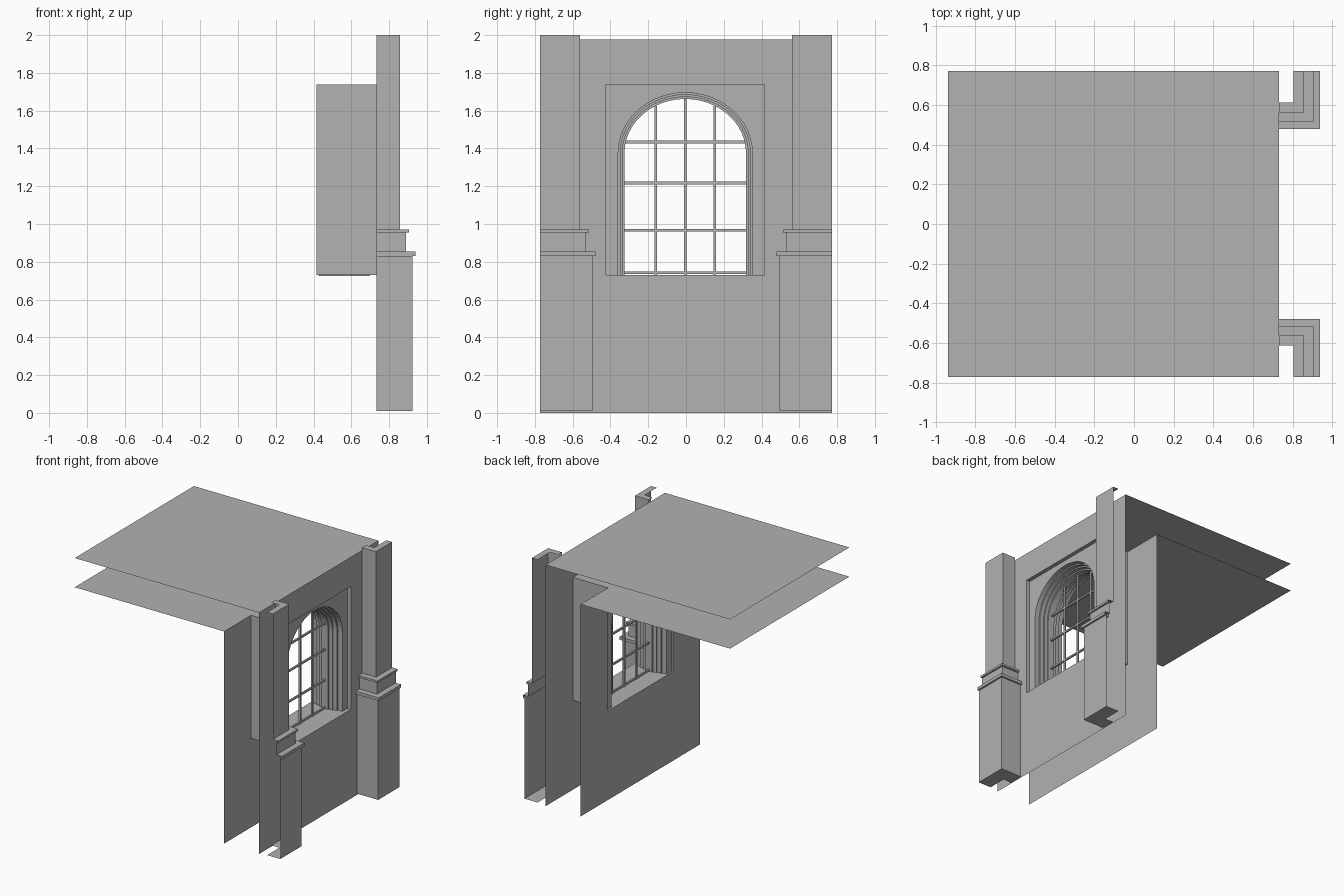
import bpy, bmesh, math

cube = bpy.data.objects.get("Cube")
if cube:
    bpy.data.objects.remove(cube, do_unlink=True)

# One plain grey for every part
grey = bpy.data.materials.new("plain_grey")
grey.use_nodes = True
colour = (0.445, 0.445, 0.445, 1)
grey.diffuse_color = colour
grey.node_tree.nodes["Principled BSDF"].inputs["Base Color"].default_value = colour

HALF = 0.772                      # half width of the wall
X_OUT, X_IN, X_BACK = 0.732, 0.415, -0.94
ROOF, CEILING, SILL = 1.977, 1.738, 0.73
WIN_Y, WIN_HALF = -0.004, 0.42    # window centre and half width of its opening
Y0, Y1 = WIN_Y - WIN_HALF, WIN_Y + WIN_HALF


def finish(name, bm):
    mesh = bpy.data.meshes.new(name)
    bm.to_mesh(mesh)
    bm.free()
    mesh.materials.append(grey)
    obj = bpy.data.objects.new(name, mesh)
    bpy.context.collection.objects.link(obj)
    return obj


def polygons(name, polys):
    """Object made of separate polygons, welded where they touch."""
    bm = bmesh.new()
    for poly in polys:
        bm.faces.new([bm.verts.new(p) for p in poly])
    bmesh.ops.remove_doubles(bm, verts=bm.verts, dist=1e-5)
    return finish(name, bm)


def loft(name, rows):
    """Sheet of quads through rows of equally many points."""
    return polygons(name, [(a[i], b[i], b[i + 1], a[i + 1])
                           for a, b in zip(rows, rows[1:])
                           for i in range(len(a) - 1)])


def box(name, lo, hi):
    bm = bmesh.new()
    bmesh.ops.create_cube(bm, size=1)
    for v in bm.verts:
        v.co = [(a + b) / 2 + c * (b - a) for a, b, c in zip(lo, hi, v.co)]
    return finish(name, bm)


def pierced_wall(name, x, top):
    """Flat wall with a rectangular window opening."""
    ys = (-HALF, Y0, Y1, HALF)
    zs = [0, SILL, CEILING] + ([top] if top > CEILING else [])
    return polygons(name, [
        ((x, ys[i], zs[j]), (x, ys[i + 1], zs[j]),
         (x, ys[i + 1], zs[j + 1]), (x, ys[i], zs[j + 1]))
        for i in range(3) for j in range(len(zs) - 1) if (i, j) != (1, 1)])


def slab(name, x1, z):
    return polygons(name, [((X_BACK, -HALF, z), (x1, -HALF, z),
                            (x1, HALF, z), (X_BACK, HALF, z))])


# Walls and the two horizontal sheets
pierced_wall("outer_wall", X_OUT, ROOF)
pierced_wall("inner_wall", X_IN, CEILING)
slab("roof", X_OUT, ROOF)
slab("ceiling", X_IN, CEILING)

# Reveal lining the opening between both walls
loop = [(Y0, SILL), (Y1, SILL), (Y1, CEILING), (Y0, CEILING), (Y0, SILL)]
loft("window_reveal", [[(x, y, z) for x in (X_IN, X_OUT)] for y, z in loop])

# Arch outline: straight jambs with an elliptical head, inset by d
RX, RZ, SPRING, SEGMENTS = 0.355, 0.32, 1.375, 24


def arch(d, bottom=0.724):
    pts = [(WIN_Y + RX - d, bottom)]
    for i in range(SEGMENTS + 1):
        a = math.pi * i / SEGMENTS
        pts.append((WIN_Y + (RX - d) * math.cos(a), SPRING + (RZ - d) * math.sin(a)))
    return pts + [(WIN_Y - RX + d, bottom)]


# Stepped moulding around the arch, the same on both sides
X_MID = 0.565
front_half = [(0.135, 0), (0.095, 0), (0.095, 0.011), (0.06, 0.011),
              (0.06, 0.022), (0.03, 0.022), (0.03, 0.033)]
steps = front_half + [(-x, d) for x, d in reversed(front_half)]
loft("arch_moulding", [[(X_MID + x, y, z) for y, z in arch(d)] for x, d in steps])

# Flat panels filling the opening around the arch
for name, x in (("front_arch_panel", 0.70), ("back_arch_panel", 0.43)):
    outline = arch(0, SILL) + [(Y0, SILL), (Y0, CEILING), (Y1, CEILING), (Y1, SILL)]
    polygons(name, [[(x, y, z) for y, z in outline]])

# Glazing bars
BAR, RX_IN, RZ_IN = 0.007, RX - 0.033, RZ - 0.033
for i, off in enumerate((-0.157, 0, 0.157)):
    top = SPRING + RZ_IN * math.sqrt(1 - (off / RX_IN) ** 2)
    box(f"vertical_bar_{i + 1}", (X_MID - BAR, WIN_Y + off - BAR, SILL),
        (X_MID + BAR, WIN_Y + off + BAR, top))
for i, z in enumerate((0.741, 0.966, 1.217, 1.434)):
    w = RX_IN * math.sqrt(1 - (max(z - SPRING, 0) / RZ_IN) ** 2)
    box(f"horizontal_bar_{i + 1}", (X_MID - BAR, WIN_Y - w, z - BAR),
        (X_MID + BAR, WIN_Y + w, z + BAR))

# Corner pilasters: a (projection, height) profile swept around an L path
profile = [(-0.052, 2.0), (0, 2.0), (0, 0.972), (0.048, 0.972), (0.048, 0.955),
           (0.033, 0.955), (0.033, 0.855), (0.082, 0.855), (0.082, 0.83),
           (0.067, 0.83), (0.067, 0.01), (-0.052, 0.01)]
for name, side in (("left_pilaster", -1), ("right_pilaster", 1)):
    loft(name, [[(X_OUT, side * (0.562 - d), z),
                 (0.857 + d, side * (0.562 - d), z),
                 (0.857 + d, side * HALF, z)] for d, z in profile])

# Make the face directions of each sheet agree
for obj in bpy.context.collection.objects:
    if obj.type == "MESH" and grey.name in obj.data.materials:
        bm = bmesh.new()
        bm.from_mesh(obj.data)
        bmesh.ops.recalc_face_normals(bm, faces=bm.faces)
        bm.to_mesh(obj.data)
        bm.free()
